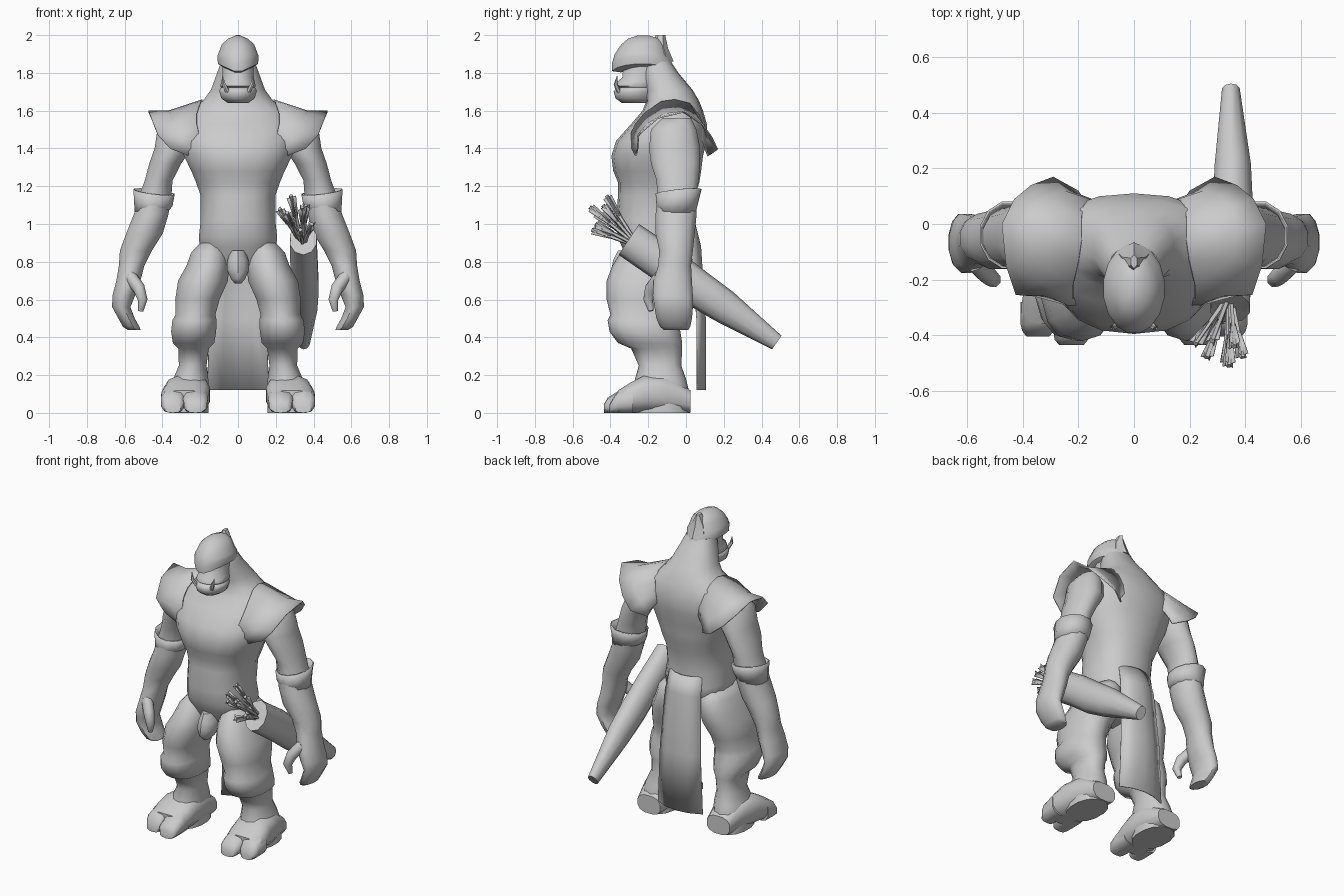
import bpy, bmesh, math
from mathutils import Vector

mat = bpy.data.materials.new("plain_grey")
mat.diffuse_color = (0.6, 0.6, 0.6, 1)


def finish(name, bm, mirror=False, thick=0, angle=50):
    bmesh.ops.recalc_face_normals(bm, faces=bm.faces)
    me = bpy.data.meshes.new(name)
    bm.to_mesh(me)
    bm.free()
    ob = bpy.data.objects.new(name, me)
    bpy.context.collection.objects.link(ob)
    me.materials.append(mat)
    bpy.ops.object.select_all(action='DESELECT')
    ob.select_set(True)
    bpy.context.view_layer.objects.active = ob
    bpy.ops.object.shade_smooth_by_angle(angle=math.radians(angle))
    if thick:
        ob.modifiers.new("thickness", 'SOLIDIFY').thickness = thick
    if mirror:
        ob.modifiers.new("mirror", 'MIRROR').use_mirror_merge = False
    return ob


def skin(bm, rings, closed=True, cap=True):
    """Bridge rows of points into a surface."""
    rows = [[bm.verts.new(p) for p in r] for r in rings]
    n = len(rows[0])
    for a, b in zip(rows, rows[1:]):
        for i in range(n if closed else n - 1):
            j = (i + 1) % n
            bm.faces.new((a[i], a[j], b[j], b[i]))
    if cap:
        bm.faces.new(rows[0])
        bm.faces.new(rows[-1])


def oval(n, p=1.0):
    for i in range(n):
        a = 2 * math.pi * (i + 0.5) / n
        c, s = math.cos(a), math.sin(a)
        yield math.copysign(abs(c) ** p, c), math.copysign(abs(s) ** p, s)


def loft_z(name, rings, n=14, p=1.0, mirror=False, cap=True, thick=0, lift=None, angle=50):
    """Level rings: z, centre x, half width, front y, back y."""
    pts = [[Vector((x + w * c, (f + b) / 2 + (b - f) / 2 * s, z)) for c, s in oval(n, p)]
           for z, x, w, f, b in rings]
    if lift:
        pts = [[lift(v) for v in r] for r in pts]
    bm = bmesh.new()
    skin(bm, pts, cap=cap)
    return finish(name, bm, mirror, thick, angle)


def loft_y(name, rings, n=12, p=0.75):
    """Upright rings: y, centre x, half width, bottom z, top z."""
    bm = bmesh.new()
    skin(bm, [[(x + w * c, y, (lo + hi) / 2 + (hi - lo) / 2 * s) for c, s in oval(n, p)]
              for y, x, w, lo, hi in rings])
    return finish(name, bm, True)


def tube(name, path, n=8, mirror=False, flat=1.0, cap=True, thick=0):
    """Round tube through (x, y, z, radius); flat scales its sideways width."""
    ps = [Vector(q[:3]) for q in path]
    rings = []
    for i, q in enumerate(path):
        t = (ps[min(i + 1, len(ps) - 1)] - ps[max(i - 1, 0)]).normalized()
        u = Vector((1, 0, 0)) - t * t.x
        u.normalize()
        v = t.cross(u)
        rings.append([ps[i] + u * q[3] * flat * c + v * q[3] * s for c, s in oval(n)])
    bm = bmesh.new()
    skin(bm, rings, cap=cap)
    return finish(name, bm, mirror, thick)


# Torso and sloping neck
loft_z("torso", [(z, 0, w, f, b) for z, w, f, b in (
    (.74, .09, -.27, -.08), (.80, .16, -.30, 0), (.88, .205, -.34, .04), (.93, .21, -.36, .04),
    (1.02, .20, -.37, .03), (1.15, .20, -.36, .05), (1.22, .225, -.36, .07),
    (1.28, .25, -.385, .08), (1.36, .29, -.395, .09), (1.44, .31, -.37, .11),
    (1.53, .31, -.29, .11), (1.60, .27, -.23, .09), (1.65, .19, -.21, .07),
    (1.71, .145, -.22, .035), (1.80, .112, -.24, -.04), (1.86, .09, -.24, -.08))],
    n=18, p=0.85)

# Head: jaw and face, then the cap with a pointed brow
loft_z("face", [(z, 0, w, f, b) for z, w, f, b in (
    (1.64, .055, -.34, -.18), (1.665, .09, -.375, -.17), (1.70, .10, -.385, -.16),
    (1.715, .098, -.375, -.16), (1.722, .09, -.355, -.16), (1.73, .096, -.372, -.15),
    (1.755, .09, -.365, -.14), (1.775, .085, -.34, -.12), (1.86, .085, -.33, -.12))], n=16)


def brow_lift(v):
    if v.z < 1.86:
        v.z += 0.45 * abs(v.x)
    return v


loft_z("cap", [(z, 0, w, f, b) for z, w, f, b in (
    (1.795, .085, -.345, -.08), (1.80, .108, -.395, -.065), (1.84, .112, -.395, -.07),
    (1.90, .107, -.38, -.095), (1.95, .088, -.345, -.115), (1.98, .055, -.31, -.14),
    (1.997, .015, -.26, -.19))], n=16, lift=brow_lift)
loft_z("cap_crest", [(1.86, 0, .07, -.2, -.065), (1.93, 0, .05, -.19, -.095),
                     (2.0, 0, .012, -.16, -.11)], n=6)
tube("tusk", [(.055, -.355, 1.70, .013), (.075, -.372, 1.74, .011), (.083, -.365, 1.785, .001)],
     n=6, mirror=True)

# Flared shoulder sheets running from the chest out to a raised rim
rim = [(.26, -.27, 1.36), (.36, -.26, 1.40), (.425, -.255, 1.475), (.46, -.15, 1.565),
       (.475, 0, 1.60), (.43, .09, 1.53), (.37, .14, 1.46), (.29, .17, 1.395), (.20, .12, 1.36)]
mid = [(.25, -.29, 1.40), (.31, -.26, 1.46), (.34, -.21, 1.53), (.36, -.12, 1.585),
       (.37, -.02, 1.60), (.35, .06, 1.57), (.31, .10, 1.51), (.25, .12, 1.45), (.19, .105, 1.40)]
inner = [(.20, -.31, 1.44), (.22, -.27, 1.53), (.22, -.22, 1.59), (.20, -.13, 1.65),
         (.19, -.06, 1.66), (.19, .02, 1.64), (.18, .07, 1.58), (.16, .09, 1.51), (.15, .09, 1.45)]
bm = bmesh.new()
skin(bm, [inner, mid, rim], closed=False, cap=False)
finish("shoulder_flare", bm, True, 0.008)

# Arms, cuffs and hands
loft_z("arm", [
    (1.56, .33, .05, -.13, .03), (1.50, .33, .10, -.19, .06), (1.40, .345, .10, -.20, .08),
    (1.32, .385, .088, -.19, .08), (1.23, .42, .076, -.16, .07), (1.14, .44, .09, -.155, .06),
    (1.05, .46, .095, -.165, .06), (.95, .495, .10, -.165, .05), (.86, .54, .088, -.145, .04),
    (.78, .563, .07, -.15, .03), (.70, .58, .066, -.175, .035), (.62, .605, .062, -.18, .04),
    (.56, .618, .05, -.17, .04), (.50, .59, .045, -.16, .035), (.455, .565, .045, -.14, .025),
    (.44, .55, .035, -.12, .015)], n=12, mirror=True)
loft_z("cuff", [(1.06, .462, .09, -.155, .055), (1.11, .448, .105, -.16, .07),
                (1.17, .445, .113, -.165, .085)],
       n=12, mirror=True, cap=False, thick=0.008,
       lift=lambda v: v + Vector((0, 0, .12 * (v.x - .445) + .1 * (v.y + .04) if v.z > 1.1 else 0)))
tube("thumb", [(.57, -.14, .72, .035), (.525, -.185, .66, .034), (.505, -.20, .60, .028),
               (.515, -.185, .54, .015)], mirror=True)

# Legs with bulging knees, heavy feet and toes
loft_z("leg", [
    (.90, .14, .06, -.30, -.02), (.85, .15, .10, -.345, .02), (.78, .16, .115, -.39, .03),
    (.70, .185, .135, -.42, .02), (.60, .215, .12, -.42, -.02), (.52, .225, .108, -.40, -.04),
    (.49, .23, .12, -.415, -.04), (.43, .235, .122, -.405, -.03), (.37, .235, .112, -.36, -.02),
    (.34, .235, .082, -.29, -.02), (.25, .24, .075, -.25, -.025), (.18, .25, .095, -.27, 0),
    (.10, .26, .105, -.28, .02), (.0, .26, .105, -.28, .02)], n=14, p=.9, mirror=True)
loft_y("foot", [(.025, .255, .085, 0, .12), (-.10, .26, .115, 0, .20), (-.22, .27, .125, 0, .20),
                (-.29, .278, .130, 0, .165), (-.36, .283, .125, 0, .12)])
for nm, x, w, end in (("big_toe", .225, .07, -.435), ("outer_toe", .345, .065, -.405)):
    loft_y(nm, [(-.28, x, w, 0, .14), (-.36, x, w, 0, .115),
                (end + .02, x, w * .9, 0, .08), (end, x, w * .65, 0, .045)], n=10)

# Pouch at the front of the hips
loft_z("hip_pouch", [(.685, 0, .018, -.36, -.28), (.71, 0, .04, -.385, -.25),
                     (.76, 0, .062, -.395, -.22), (.81, 0, .058, -.385, -.2),
                     (.86, 0, .04, -.36, -.2)], n=10)

# Long cloth hanging behind
bm = bmesh.new()
skin(bm, [[(w * t, y + d * (1 - t * t), z) for t in (-1, -.5, 0, .5, 1)]
          for z, w, y, d in ((1.0, .12, .0, .05), (.88, .13, .03, .05), (.5, .15, .06, .045),
                             (.12, .165, .06, .045))], closed=False, cap=False)
finish("back_cloth", bm, thick=0.006)

# Slanted quiver with an open, hollow mouth
tube("quiver", [(.35, -.20, .845, .06), (.345, -.295, .91, .085), (.345, -.302, .918, .098),
                (.35, -.10, .78, .10), (.355, .05, .665, .10), (.355, .20, .565, .09),
                (.348, .48, .373, .044)], n=10, flat=.76)

# Arrows fanning out of the mouth, each with a crossed pair of feathers
for i, (x, y, z) in enumerate(((.22, -.43, 1.08), (.28, -.42, 1.15), (.26, -.48, 1.06),
                               (.34, -.51, 1.09), (.36, -.44, 1.10), (.39, -.48, 1.0),
                               (.33, -.50, .97))):
    tip = Vector((x, y, z))
    base = Vector((.345, -.25, .88)).lerp(tip, .1)
    tube(f"arrow_{i}", [(*base, .011), (*tip, .011)], n=5)
    d = (tip - base).normalized()
    for s in (0, 1):
        side = d.cross(Vector((1, .3 * i, 0))).normalized()
        side = side if s else d.cross(side)
        a, b = base.lerp(tip, .55), base.lerp(tip, .97)
        bm = bmesh.new()
        skin(bm, [[a - side * .012, a + side * .012], [b - side * .026, b + side * .026]],
             closed=False, cap=False)
        finish(f"feather_{i}_{s}", bm, thick=0.004)
